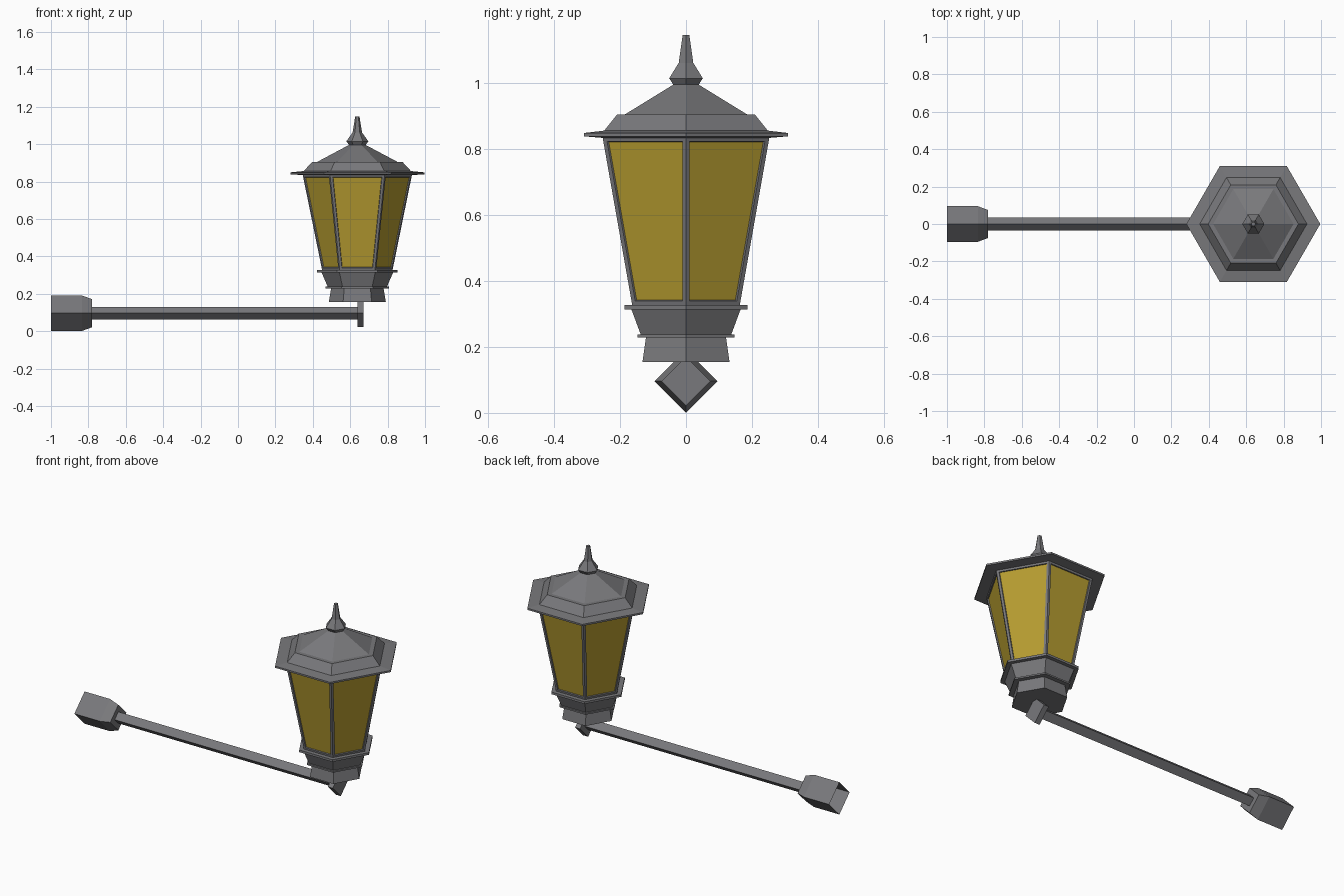
import bpy, bmesh, math
from mathutils import Vector

if "Cube" in bpy.data.objects:
    bpy.data.objects.remove(bpy.data.objects["Cube"])

CX = 0.638          # lantern axis
ARM_Z = 0.096       # bracket axis height


def material(name, rgb):
    m = bpy.data.materials.new(name)
    m.diffuse_color = (*rgb, 1)
    m.use_nodes = True
    m.node_tree.nodes["Principled BSDF"].inputs["Base Color"].default_value = m.diffuse_color
    return m


METAL = material("grey metal", (0.19, 0.19, 0.2))
GLASS = material("amber glass", (0.47, 0.335, 0.03))


def loft(name, sides, profile, place, cap_start=True, cap_end=True):
    """Sweep a regular polygon through (radius, height) pairs."""
    bm = bmesh.new()
    rings = []
    for r, h in profile:
        rings.append([bm.verts.new(place(r * math.cos(a), r * math.sin(a), h))
                      for a in (2 * math.pi * i / sides for i in range(sides))])
    walls = []
    for lo, hi in zip(rings, rings[1:]):
        for i in range(sides):
            j = (i + 1) % sides
            walls.append(bm.faces.new((lo[i], lo[j], hi[j], hi[i])))
    if cap_start:
        bm.faces.new(rings[0][::-1])
    if cap_end:
        bm.faces.new(rings[-1])
    bm.normal_update()
    return name, bm, walls


def finish(name, bm, mats=(METAL,)):
    me = bpy.data.meshes.new(name)
    bm.to_mesh(me)
    bm.free()
    for m in mats:
        me.materials.append(m)
    ob = bpy.data.objects.new(name, me)
    bpy.context.collection.objects.link(ob)
    return ob


def hexa(name, profile):
    """Upright hexagonal part; profile gives flat-side distance and z."""
    k = 1 / math.cos(math.pi / 6)
    return loft(name, 6, [(a * k, z) for a, z in profile],
                lambda u, v, h: Vector((CX + u, v, h)))


def diamond(name, profile, **caps):
    """Square bar standing on its corner, running along x."""
    return loft(name, 4, profile,
                lambda u, v, h: Vector((h, u, ARM_Z + v)), **caps)


def build(part):
    finish(part[0], part[1])


# lantern foot, tapered neck and collars
build(hexa("lantern_foot", [(0.132, 0.155), (0.121, 0.231)]))
build(hexa("lower_collar", [(0.147, 0.229), (0.147, 0.238)]))
build(hexa("lantern_neck", [(0.137, 0.237), (0.166, 0.315)]))
build(hexa("upper_collar", [(0.187, 0.314), (0.187, 0.327)]))

# lamp body: metal frame with recessed glass panes
name, bm, walls = hexa("lamp_body", [(0.163, 0.326), (0.253, 0.836)])
bmesh.ops.inset_individual(bm, faces=walls, thickness=0.013, use_even_offset=True)
bmesh.ops.inset_individual(bm, faces=walls, thickness=0.002, depth=-0.006,
                           use_even_offset=True)
for f in walls:
    f.material_index = 1
finish(name, bm, (METAL, GLASS))

# roof brim, stepped roof and finial
build(hexa("roof_brim", [(0.25, 0.834), (0.31, 0.839), (0.31, 0.849), (0.25, 0.856)]))
build(hexa("roof", [(0.25, 0.854), (0.209, 0.905), (0.186, 0.905), (0.038, 0.996)]))
build(hexa("finial", [(0.038, 0.995), (0.051, 1.015), (0.022, 1.062), (0.01, 1.147)]))

# wall bracket: open-backed mount, arm and end block
build(diamond("wall_mount", [(0.095, -1.0), (0.095, -0.835), (0.075, -0.78)],
              cap_start=False))
build(diamond("bracket_arm", [(0.034, -0.79), (0.034, 0.645)]))
build(diamond("arm_end_block", [(0.075, 0.638), (0.075, 0.67)]))
